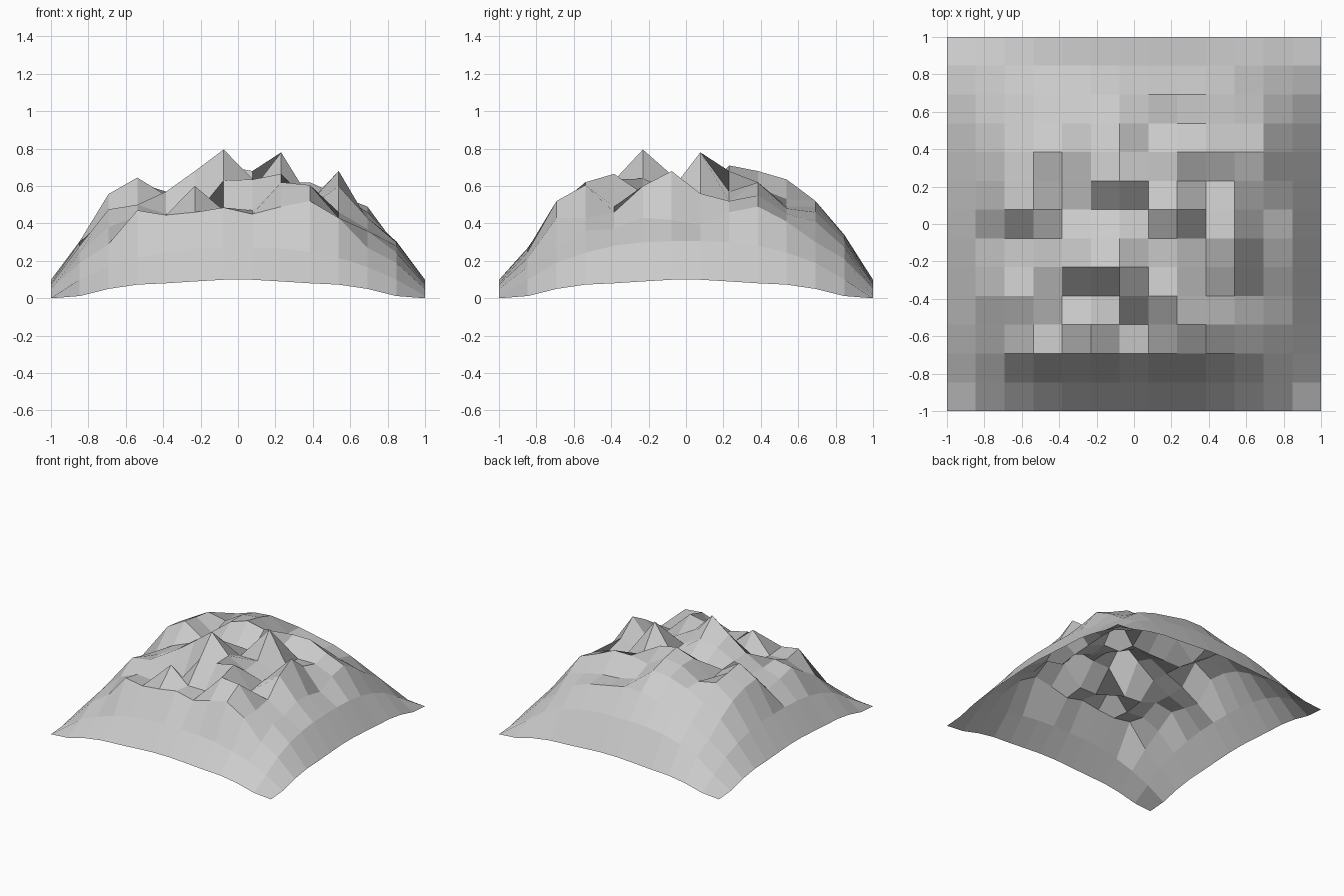
import bpy, bmesh

N = 13                      # cells per side
STEP = 2 / N

# Half profiles from a corner to the middle of a side
RIM = [0, .012, .05, .073, .08, .09, .099]
SLOPE = [0, .33, .62, .80, .92, .98, 1]
SIDE_HEIGHT = {"front": .27, "back": .34, "side": .305}

# Crags of the hill top: one ridge profile per row, front to back
CRAGS = [
    [.29, .47, .445, .46, .485, .45, .49, .52, .43, .27],
    [.38, .44, .43, .60, .47, .47, .62, .605, .43, .36],
    [.475, .50, .45, .44, .63, .635, .665, .49, .46, .37],
    [.44, .49, .57, .68, .795, .64, .56, .51, .60, .43],
    [.41, .50, .56, .63, .66, .58, .58, .52, .68, .42],
    [.557, .645, .55, .55, .55, .56, .78, .53, .56, .39],
    [.54, .62, .52, .66, .71, .68, .57, .52, .52, .46],
    [.49, .60, .57, .66, .68, .59, .62, .62, .55, .49],
    [.40, .49, .57, .62, .635, .53, .49, .48, .45, .41],
    [.29, .39, .44, .48, .52, .52, .49, .46, .41, .30],
]


def height(i, j):
    """Rim, lower slope or crag height at grid point i, j."""
    a, b = min(i, N - i), min(j, N - j)
    near, along = min(a, b), max(a, b)
    if near == 0:
        return RIM[along]
    if near == 1:
        if along == 1:
            return .10
        side = "side" if a == 1 else ("front" if j == 1 else "back")
        return SIDE_HEIGHT[side] * SLOPE[along]
    return CRAGS[j - 2][i - 2]


# Rocky hill: an open, flat-shaded grid sheet
bm = bmesh.new()
grid = [[bm.verts.new((-1 + i * STEP, -1 + j * STEP, height(i, j)))
         for i in range(N + 1)] for j in range(N + 1)]
for j in range(N):
    for i in range(N):
        bm.faces.new((grid[j][i], grid[j][i + 1],
                      grid[j + 1][i + 1], grid[j + 1][i]))
mesh = bpy.data.meshes.new("rocky_hill")
bm.to_mesh(mesh)
bm.free()
hill = bpy.data.objects.new("rocky_hill", mesh)
bpy.context.collection.objects.link(hill)
